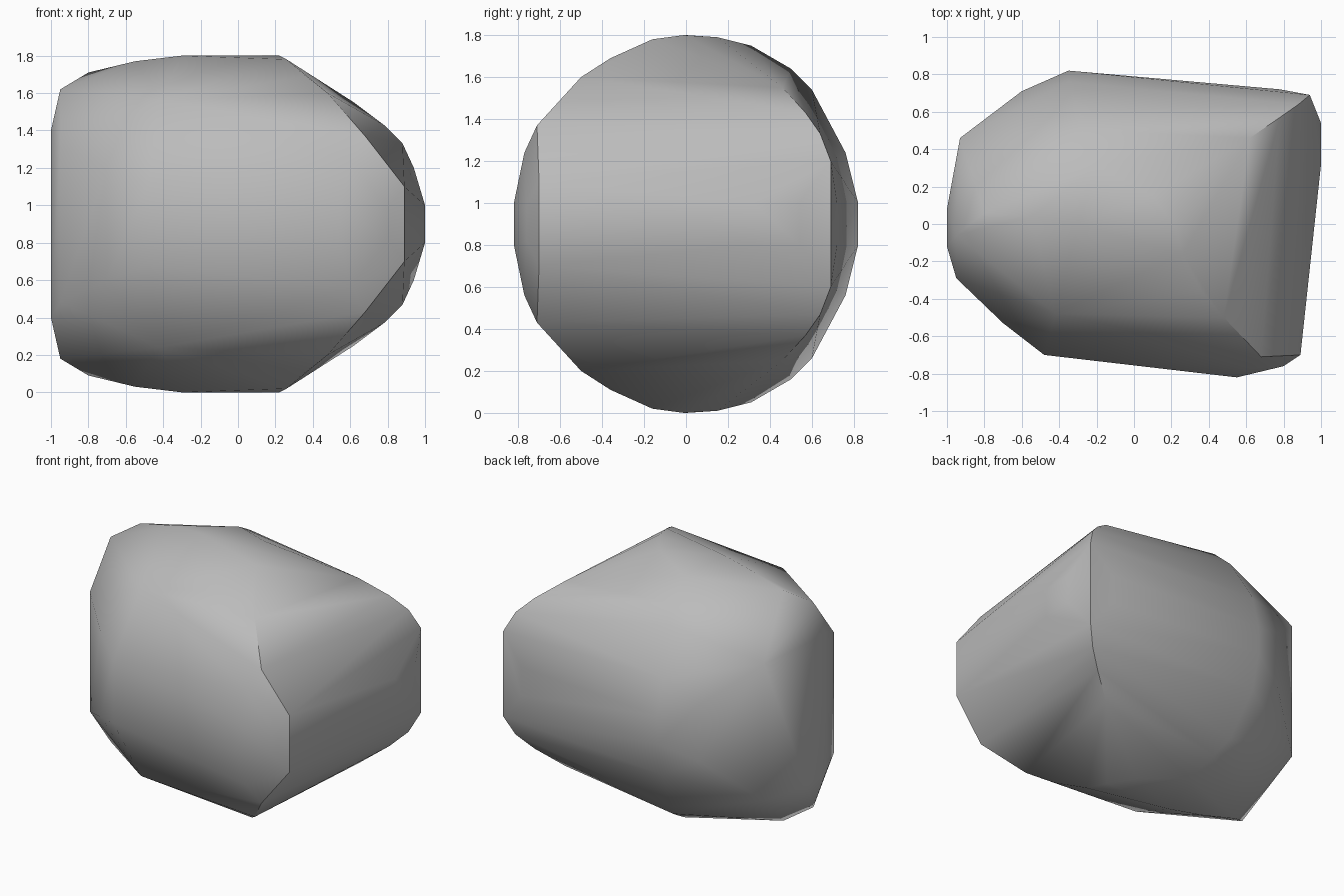
import bpy, bmesh, math

old = bpy.data.objects.get("Cube")
if old:
    bpy.data.objects.remove(old, do_unlink=True)

MID = 0.9

# Corner points (x, y, height above the middle); each is mirrored below
blunt_end = [(-1, .08, .5), (-1, -.12, .5), (-.95, -.06, .72), (-.93, .46, .48), (-.95, -.29, .42)]
crown = [(-.8, .06, .81), (-.55, .04, .87), (-.3, 0, .9), (.22, -.01, .9), (.1, .15, .89)]
back = [(-.6, .71, .2), (-.35, .82, .1), (-.35, .76, .34), (-.3, .6, .64), (-.25, .5, .74), (-.2, .31, .85)]
narrow_end = [(.94, .69, .3), (.78, .72, .1), (1, .54, .1), (1, .32, .1), (.88, .64, .43), (.78, .57, .53),
              (.62, .46, .65), (.89, -.7, .2)]
front = [(.8, -.76, .08), (.55, -.82, .1), (.6, -.77, .34), (.68, -.71, .47), (.48, -.5, .7),
         (.36, -.36, .79), (.26, -.16, .88), (-.48, -.7, .22), (-.7, -.53, .3), (-.42, -.48, .66)]

# Stone body wrapped round the corners
bm = bmesh.new()
for x, y, h in blunt_end + crown + back + narrow_end + front:
    for side in (1, -1):
        bm.verts.new((x, y, MID + side * h))
hull = bmesh.ops.convex_hull(bm, input=bm.verts)
loose = {g for g in hull["geom_interior"] + hull["geom_unused"] if isinstance(g, bmesh.types.BMVert)}
bmesh.ops.delete(bm, geom=list(loose), context="VERTS")
bmesh.ops.recalc_face_normals(bm, faces=bm.faces)
mesh = bpy.data.meshes.new("stone")
bm.to_mesh(mesh)
bm.free()

stone = bpy.data.objects.new("stone", mesh)
bpy.context.collection.objects.link(stone)

# Plain grey
grey = bpy.data.materials.new("stone_grey")
grey.use_nodes = True
colour = (0.5, 0.5, 0.5, 1)
grey.diffuse_color = colour
grey.node_tree.nodes["Principled BSDF"].inputs["Base Color"].default_value = colour
mesh.materials.append(grey)

bpy.context.view_layer.objects.active = stone
stone.select_set(True)
bpy.ops.object.shade_smooth_by_angle(angle=math.radians(45))
